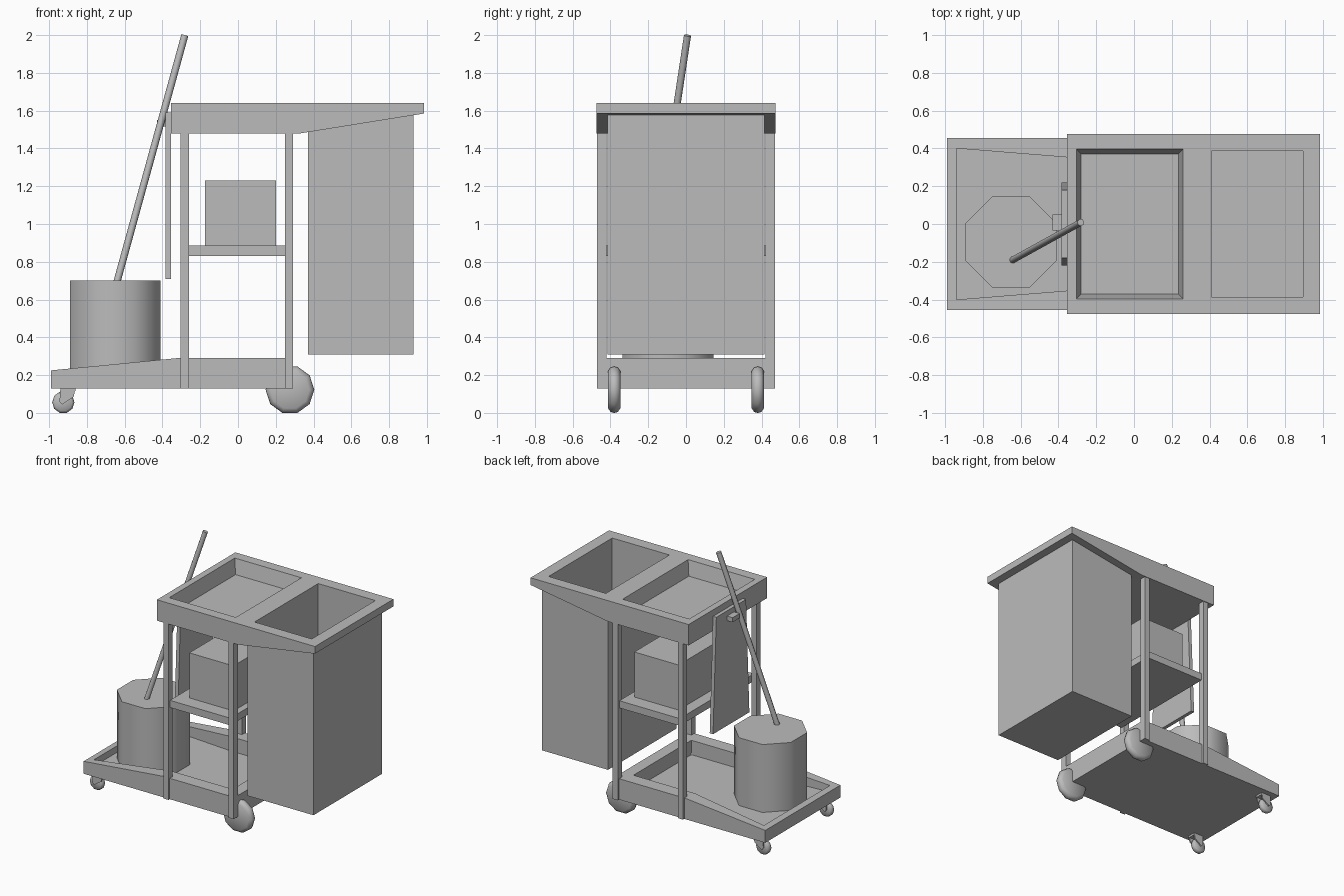
import bpy
import bmesh
import math
from mathutils import Vector, Matrix

cube = bpy.data.objects.get("Cube")
if cube:
    bpy.data.objects.remove(cube, do_unlink=True)

grey = bpy.data.materials.new("plain grey")
grey.use_nodes = True
COLOUR = (0.5, 0.5, 0.5, 1)
grey.diffuse_color = COLOUR
grey.node_tree.nodes["Principled BSDF"].inputs["Base Color"].default_value = COLOUR


def finish(name, bm, smooth=None):
    bmesh.ops.recalc_face_normals(bm, faces=bm.faces)
    mesh = bpy.data.meshes.new(name)
    bm.to_mesh(mesh)
    bm.free()
    mesh.materials.append(grey)
    ob = bpy.data.objects.new(name, mesh)
    bpy.context.collection.objects.link(ob)
    if smooth:
        bpy.ops.object.select_all(action="DESELECT")
        ob.select_set(True)
        bpy.context.view_layer.objects.active = ob
        bpy.ops.object.shade_smooth_by_angle(angle=math.radians(smooth))
    return ob


def loft(name, lower, upper):
    """Solid between two matching loops of points."""
    bm = bmesh.new()
    a = [bm.verts.new(p) for p in lower]
    b = [bm.verts.new(p) for p in upper]
    bm.faces.new(a)
    bm.faces.new(b)
    for i in range(len(a)):
        j = (i + 1) % len(a)
        bm.faces.new((a[i], a[j], b[j], b[i]))
    return finish(name, bm)


def side_prism(name, profile, y0, y1):
    return loft(name, [(x, y0, z) for x, z in profile], [(x, y1, z) for x, z in profile])


def box(name, x0, x1, y0, y1, z0, z1):
    return side_prism(name, [(x0, z0), (x1, z0), (x1, z1), (x0, z1)], y0, y1)


def rect(x0, x1, y, z):
    return [(x0, -y, z), (x1, -y, z), (x1, y, z), (x0, y, z)]


def rod(name, start, end, radius, sides, smooth):
    a, b = Vector(start), Vector(end)
    turn = (b - a).to_track_quat("Z", "Y").to_matrix().to_4x4()
    bm = bmesh.new()
    bmesh.ops.create_cone(bm, cap_ends=True, segments=sides, radius1=radius, radius2=radius,
                          depth=(b - a).length,
                          matrix=Matrix.Translation((a + b) / 2) @ turn
                          @ Matrix.Rotation(math.pi / sides, 4, "Z"))
    return finish(name, bm, smooth)


def wheel(name, x, y, radius, half, sides):
    """Rounded tyre spun around its axle, resting on the ground."""
    flat = radius * math.cos(math.pi / sides)
    profile = [(-half, 0), (-half, 0.8), (-half * 0.6, 0.95), (0, 1),
               (half * 0.6, 0.95), (half, 0.8), (half, 0)]
    bm = bmesh.new()
    vs = [bm.verts.new((0, py, -r * radius)) for py, r in profile]
    es = [bm.edges.new(p) for p in zip(vs, vs[1:])]
    bmesh.ops.spin(bm, geom=vs + es, cent=(0, 0, 0), axis=(0, 1, 0),
                   angle=math.tau, steps=sides)
    bmesh.ops.remove_doubles(bm, verts=bm.verts, dist=0.0005)
    bmesh.ops.rotate(bm, verts=bm.verts, cent=(0, 0, 0),
                     matrix=Matrix.Rotation(math.pi / sides, 3, "Y"))
    bmesh.ops.translate(bm, verts=bm.verts, vec=(x, y, flat))
    return finish(name, bm, 50)


def carve(target, *cutters):
    for c in cutters:
        mod = target.modifiers.new("carve", "BOOLEAN")
        mod.operation, mod.solver, mod.object = "DIFFERENCE", "EXACT", c
    deps = bpy.context.evaluated_depsgraph_get()
    mesh = bpy.data.meshes.new_from_object(target.evaluated_get(deps))
    target.modifiers.clear()
    target.data = mesh


# Top tray with a shallow basin, and the bag below its opening
tray = side_prism("top_tray", [(-0.355, 1.48), (0.33, 1.48), (0.985, 1.585),
                               (0.985, 1.64), (-0.355, 1.64)], -0.475, 0.475)
bag = side_prism("waste_bag", [(0.37, 0.31), (0.93, 0.31), (0.93, 1.59), (0.37, 1.5)],
                 -0.415, 0.415)
basin = loft("basin_cutter", rect(-0.28, 0.235, 0.37, 1.53), rect(-0.305, 0.26, 0.397, 1.642))
well = box("well_cutter", 0.41, 0.895, -0.385, 0.385, 0.33, 1.7)
carve(tray, basin, well)
carve(bag, well)

# Sloping base tray with a sunken floor
base = side_prism("base_tray", [(-0.99, 0.13), (0.29, 0.13), (0.29, 0.29),
                                (-0.32, 0.29), (-0.99, 0.225)], -0.455, 0.455)
outline = [(-0.94, -0.4), (-0.32, -0.35), (0.2, -0.35),
           (0.2, 0.35), (-0.32, 0.35), (-0.94, 0.4)]
sink = loft("sink_cutter", [(x, y, 0.18) for x, y in outline], [(x, y, 0.4) for x, y in outline])
carve(base, sink)
for cutter in (basin, well, sink):
    bpy.data.objects.remove(cutter, do_unlink=True)

# Posts, wheels and casters on both sides
for s, side in ((1, "back"), (-1, "front")):
    for x, end in ((-0.282, "right"), (0.27, "left")):
        box(f"{side}_{end}_post", x - 0.022, x + 0.022, s * 0.42, s * 0.47, 0.13, 1.49)
    wheel(f"{side}_large_wheel", 0.275, s * 0.38, 0.129, 0.033, 10)
    wheel(f"{side}_caster_wheel", -0.925, s * 0.38, 0.059, 0.022, 10)
    for k in (-1, 1):
        y = s * 0.38 + k * 0.028
        side_prism(f"{side}_caster_fork", [(-0.93, 0.045), (-0.87, 0.085), (-0.86, 0.135),
                                           (-0.94, 0.135), (-0.945, 0.06)], y - 0.005, y + 0.005)
    box(f"{side}_caster_mount", -0.94, -0.86, s * 0.38 - 0.033, s * 0.38 + 0.033, 0.115, 0.135)

# Middle shelf and storage box
box("middle_shelf", -0.262, 0.25, -0.45, 0.45, 0.83, 0.885)
box("storage_box", -0.175, 0.2, -0.34, 0.34, 0.88, 1.23)

# Hanging floor sign, wider at the bottom, with the mop clip
sign = [(-0.22, 0.71), (0.22, 0.71), (0.18, 1.59), (-0.18, 1.59)]
loft("floor_sign", [(-0.383, y, z) for y, z in sign], [(-0.355, y, z) for y, z in sign])
box("mop_clip", -0.43, -0.38, -0.035, 0.05, 1.515, 1.55)

# Eight-sided bucket and mop handle
rod("mop_bucket", (-0.65, -0.095, 0.17), (-0.65, -0.095, 0.7), 0.26, 8, 50)
rod("mop_handle", (-0.65, -0.195, 0.66), (-0.282, 0.008, 1.998), 0.019, 8, 50)
